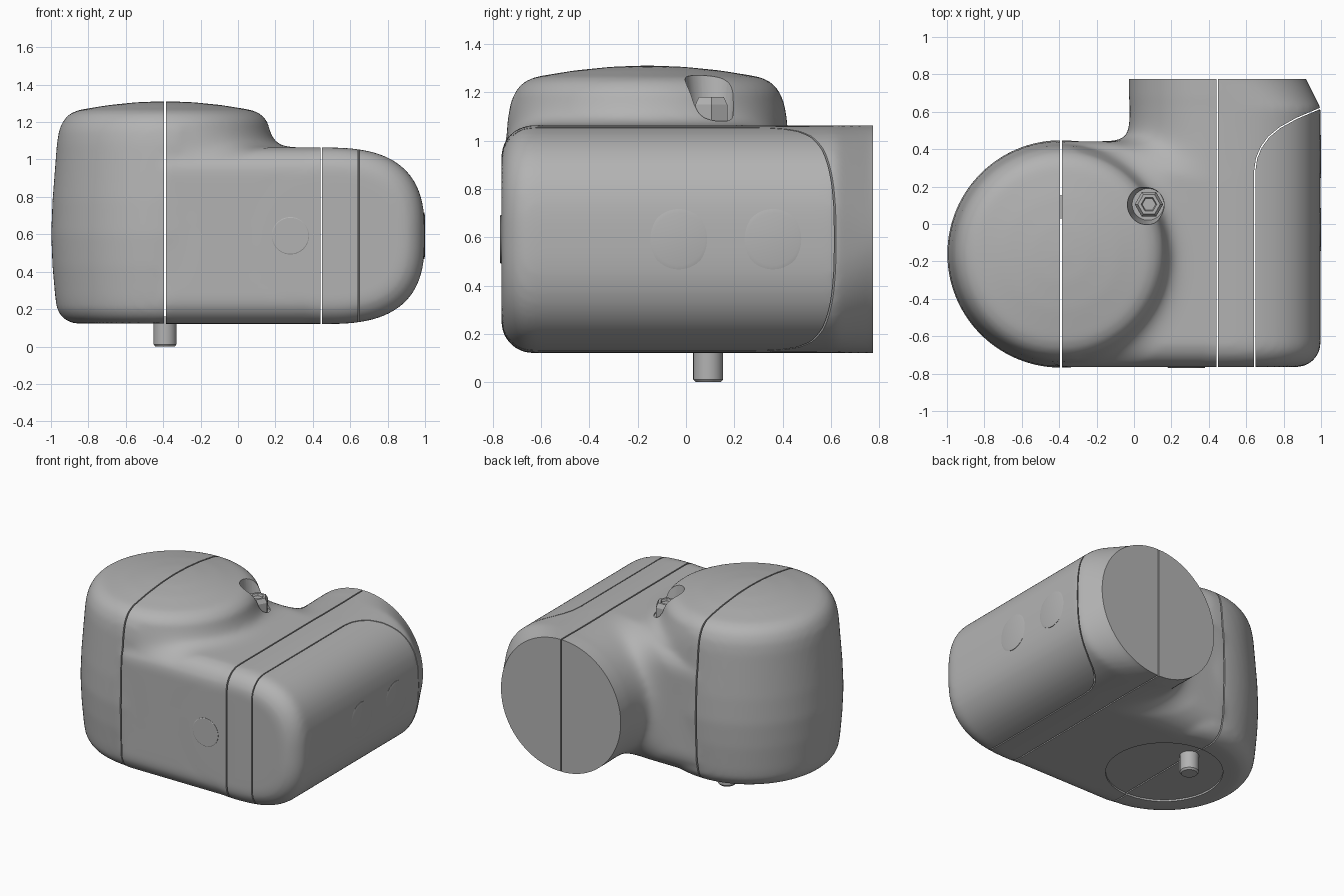
import bpy, bmesh, math
from math import sin, cos, pi, sqrt
from mathutils import Vector

cube = bpy.data.objects.get("Cube")
if cube:
    bpy.data.objects.remove(cube, do_unlink=True)

grey = bpy.data.materials.new("housing_grey")
grey.use_nodes = True
grey.diffuse_color = (0.45, 0.45, 0.45, 1)
grey.node_tree.nodes["Principled BSDF"].inputs["Base Color"].default_value = grey.diffuse_color

DRUM = (-0.39, -0.16)      # vertical drum axis
AX, AZ = 0.445, 0.592      # horizontal barrel axis
R = 0.472


def loft(bm, rings):
    """Bridge rings of equal size and cap both ends."""
    loops = [[bm.verts.new(p) for p in ring] for ring in rings]
    n = len(loops[0])
    for a, b in zip(loops, loops[1:]):
        for i in range(n):
            j = (i + 1) % n
            bm.faces.new((a[i], a[j], b[j], b[i]))
    bm.faces.new(loops[0])
    bm.faces.new(loops[-1])


def turned(bm, centre, axis, profile, sides=48):
    """Turned solid: profile of (radius, position along the axis)."""
    rings = []
    for r, h in profile:
        ring = []
        for i in range(sides):
            a = 2 * pi * i / sides
            p = [centre[0] + r * cos(a), centre[1] + r * sin(a)]
            p.insert(axis, h)
            ring.append(p)
        rings.append(ring)
    loft(bm, rings)


def wall(bm, path, thick):
    """Thin upright wall that follows a plan path."""
    pts = [Vector(p) for p in path]
    left, right = [], []
    for i, p in enumerate(pts):
        d = (pts[min(i + 1, len(pts) - 1)] - pts[max(i - 1, 0)]).normalized()
        side = Vector((-d.y, d.x)) * thick / 2
        left.append(p + side)
        right.append(p - side)
    outline = left + right[::-1]
    loft(bm, [[(p.x, p.y, z) for p in outline] for z in (-0.5, 2)])


def finish(name, bm, sharp=35):
    bmesh.ops.recalc_face_normals(bm, faces=bm.faces[:])
    mesh = bpy.data.meshes.new(name)
    bm.to_mesh(mesh)
    bm.free()
    mesh.materials.append(grey)
    mesh.shade_smooth()
    mesh.set_sharp_from_angle(angle=math.radians(sharp))
    obj = bpy.data.objects.new(name, mesh)
    bpy.context.scene.collection.objects.link(obj)
    return obj


def apply_modifiers(obj):
    deps = bpy.context.evaluated_depsgraph_get()
    mesh = bpy.data.meshes.new_from_object(obj.evaluated_get(deps))
    obj.modifiers.clear()
    obj.data = mesh


def cut(obj, cutter):
    mod = obj.modifiers.new("cut", 'BOOLEAN')
    mod.operation, mod.solver, mod.object = 'DIFFERENCE', 'EXACT', cutter
    apply_modifiers(obj)
    bpy.data.objects.remove(cutter, do_unlink=True)


# Housing volumes: drum
bm = bmesh.new()
turned(bm, DRUM, 2, [(0.46, 0.122), (0.505, 0.128), (0.55, 0.155), (0.578, 0.2), (0.587, 0.26),
                     (0.602, 0.43), (0.609, 0.6), (0.602, 0.78), (0.578, 1.09), (0.566, 1.16),
                     (0.54, 1.215), (0.505, 1.247), (0.46, 1.265), (0.3, 1.291), (0.15, 1.306),
                     (0.02, 1.311)], 96)


# Barrel: round on its left, a fuller rounded shape on its right
def section(y, a, h, left, n):
    ring = []
    for i in range(96):
        t = 2 * pi * i / 96
        c, s = cos(t), sin(t)
        if c > 0:
            ring.append((AX + a * c ** (2 / n), y,
                         AZ + h * math.copysign(abs(s) ** (2 / n), s)))
        else:
            ring.append((AX + left * c, y, AZ + h * s))
    return ring


rings = []
for i in range(9):
    t = pi / 2 * i / 8
    inset = 0.13 * (1 - sin(t))
    rings.append(section(-0.765 + 0.13 * (1 - cos(t)), 0.553 - inset, R - inset, R - inset, 2.8))
rings += [section(0.62, 0.553, R, R, 2.8), section(0.775, 0.475, R, R, 2),
          section(0.9, 0.41, R, R, 2)]
loft(bm, rings)

# Web that joins the drum and the barrel
outline = []
corners = [(-0.765, 0.121, 0.14, 2), (0.442, 0.121, 0.2, 3), (0.442, 1.064, 0.2, 0),
           (-0.765, 1.064, 0.14, 1)]
for y, z, r, quarter in corners:
    cy = y + (r if y < 0 else -r)
    cz = z + (r if z < 0.5 else -r)
    for i in range(9):
        a = (quarter + i / 8) * pi / 2
        outline.append((cy + r * cos(a), cz + r * sin(a)))
loft(bm, [[(x, y, z) for y, z in outline] for x in (-0.39, AX)])
housing = finish("housing", bm)

# Fuse the volumes
mod = housing.modifiers.new("fuse", 'REMESH')
mod.mode, mod.voxel_size = 'VOXEL', 0.018
apply_modifiers(housing)

# Blend the inner corners, then trim the open end flat
bm = bmesh.new()
bm.from_mesh(housing.data)


def in_blend(p):
    r = sqrt((p.x - DRUM[0]) ** 2 + (p.y - DRUM[1]) ** 2)
    if p.x > -0.3 and 0.52 < r < 0.72 and 1.0 < p.z < 1.19:
        return True
    edge = AX - sqrt(max(0, R * R - (p.z - AZ) ** 2))
    return p.y > 0.25 and (p.x - edge) ** 2 + (p.y - 0.44) ** 2 < 0.22 ** 2


def relax(verts, times):
    for _ in range(times):
        bmesh.ops.smooth_vert(bm, verts=verts, factor=0.5,
                              use_axis_x=True, use_axis_y=True, use_axis_z=True)


relax([v for v in bm.verts if in_blend(v.co)], 50)
relax(bm.verts[:], 4)
trim = bmesh.ops.bisect_plane(bm, geom=bm.verts[:] + bm.edges[:] + bm.faces[:],
                              plane_co=(0, 0.775, 0), plane_no=(0, 1, 0), clear_outer=True)
bmesh.ops.edgeloop_fill(bm, edges=[e for e in trim["geom_cut"]
                                   if isinstance(e, bmesh.types.BMEdge)])
bpy.data.objects.remove(housing, do_unlink=True)
housing = finish("housing", bm)

# Parting gaps and screw pocket
bm = bmesh.new()
wall(bm, [(DRUM[0], -1), (DRUM[0], 1)], 0.009)
wall(bm, [(AX, -1), (AX, 1)], 0.009)
wall(bm, [(0.645, -1), (0.645, 0.28), (0.655, 0.35), (0.68, 0.41), (0.72, 0.465), (0.78, 0.515),
          (0.87, 0.565), (1.0, 0.62), (1.1, 0.66)], 0.007)
turned(bm, (0.075, 0.105), 2, [(0.085, 1.072), (0.115, 1.3), (0.115, 1.5)])
cut(housing, finish("gap_cutter", bm))

# Shallow round recess in the underside
bm = bmesh.new()
turned(bm, DRUM, 2, [(0.38, 0), (0.38, 0.134)], 64)
cut(housing, finish("recess_cutter", bm))
housing.data.shade_smooth()
housing.data.set_sharp_from_angle(angle=math.radians(35))

# Locating pin
bm = bmesh.new()
turned(bm, (-0.39, 0.092), 2, [(0.052, 0), (0.062, 0.012), (0.062, 0.16)], 32)
finish("locating_pin", bm)

# Hexagonal screw
bm = bmesh.new()
turned(bm, (0.08, 0.105), 2, [(0.076, 1.05), (0.076, 1.15), (0.06, 1.18), (0.042, 1.18),
                              (0.036, 1.165)], 6)
finish("hex_screw", bm, 20)

# Round side plugs and front plug
for name, y in (("side_plug_front", -0.03), ("side_plug_rear", 0.36)):
    bm = bmesh.new()
    turned(bm, (y, AZ), 0, [(0.125, 0.96), (0.125, 0.996), (0.108, 1.0)])
    finish(name, bm, 15)
bm = bmesh.new()
turned(bm, (0.28, AZ), 1, [(0.1, -0.72), (0.1, -0.768), (0.096, -0.77)])
finish("front_plug", bm, 15)
